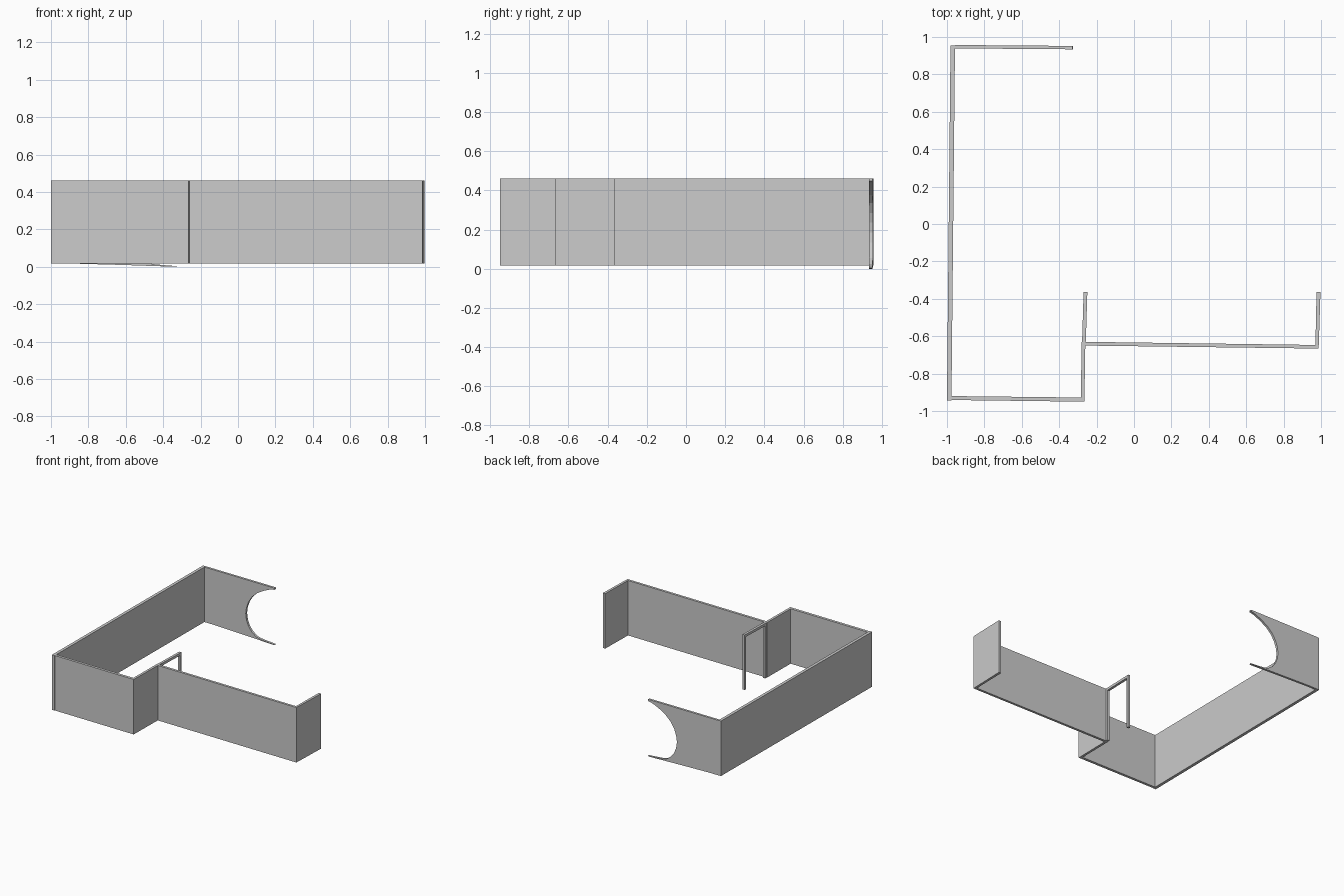
import bpy, bmesh

Z0, Z1 = 0.017, 0.46


def prism(name, pts, offset):
    """Extrude a closed polygon of 3D points along an offset vector."""
    bm = bmesh.new()
    face = bm.faces.new([bm.verts.new(p) for p in pts])
    new = bmesh.ops.extrude_face_region(bm, geom=[face])["geom"]
    bmesh.ops.translate(bm, vec=offset,
                        verts=[v for v in new if isinstance(v, bmesh.types.BMVert)])
    bmesh.ops.recalc_face_normals(bm, faces=bm.faces)
    mesh = bpy.data.meshes.new(name)
    bm.to_mesh(mesh)
    bm.free()
    obj = bpy.data.objects.new(name, mesh)
    bpy.context.collection.objects.link(obj)
    return obj


def wall(name, footprint, z0=Z0, z1=Z1):
    return prism(name, [(x, y, z0) for x, y in footprint], (0, 0, z1 - z0))


# Straight walls, each a slightly skewed footprint
wall("left_wall", [(-1.0, -0.943), (-0.976, -0.943), (-0.957, 0.955), (-0.981, 0.955)])
wall("front_wall", [(-0.976, -0.941), (-0.265, -0.95), (-0.265, -0.928), (-0.976, -0.92)])
wall("step_wall", [(-0.284, -0.928), (-0.265, -0.928), (-0.26, -0.63), (-0.28, -0.63)])
wall("long_wall", [(-0.262, -0.65), (0.987, -0.666), (0.987, -0.647), (-0.262, -0.63)])
wall("right_wall", [(0.97, -0.647), (0.988, -0.647), (0.997, -0.364), (0.976, -0.364)])

# Door frame: two posts and a header
wall("door_post_near", [(-0.278, -0.63), (-0.258, -0.63), (-0.257, -0.612), (-0.277, -0.612)])
wall("door_post_far", [(-0.27, -0.382), (-0.25, -0.382), (-0.249, -0.364), (-0.269, -0.364)])
wall("door_header", [(-0.277, -0.612), (-0.257, -0.612), (-0.25, -0.382), (-0.27, -0.382)],
     Z1 - 0.02, Z1)

# Back wall with a curved bite out of its end and a thin sagging lower lip
profile = [(-0.958, Z0), (-0.88, Z0), (-0.6, 0.009), (-0.34, 0.0), (-0.325, 0.003),
           (-0.4, 0.009), (-0.455, 0.014), (-0.495, 0.024), (-0.535, 0.055),
           (-0.562, 0.09), (-0.58, 0.135), (-0.587, 0.185), (-0.58, 0.235),
           (-0.562, 0.285), (-0.53, 0.335), (-0.485, 0.377), (-0.43, 0.41),
           (-0.37, 0.437), (-0.328, 0.447), (-0.328, Z1), (-0.958, Z1)]
prism("back_wall", [(x, 0.934 - 0.008 * (x + 0.33), z) for x, z in profile], (0, 0.018, 0))
